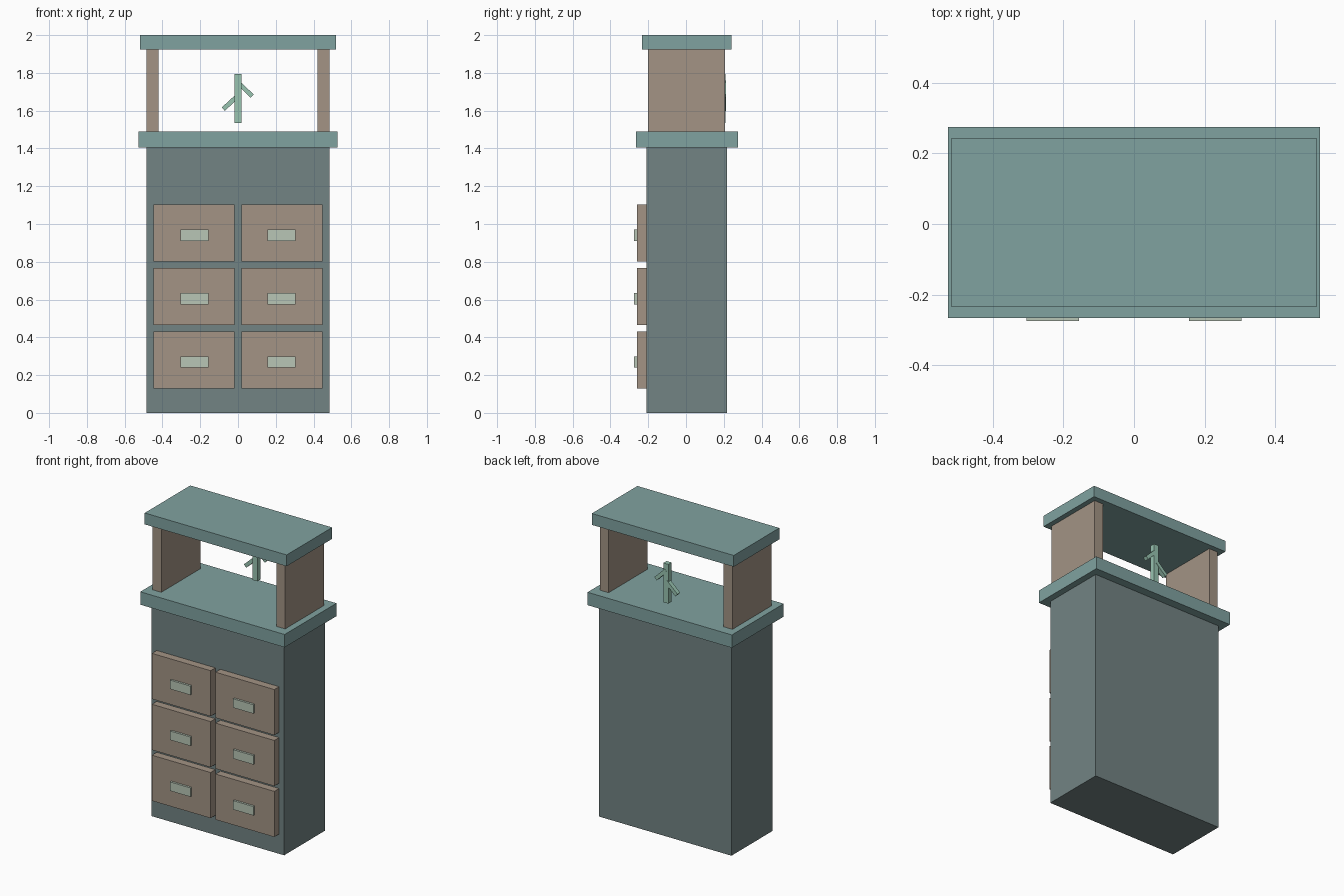
import bpy
from math import atan2, hypot
from mathutils import Vector

cube = bpy.data.objects.get("Cube")
if cube:
    bpy.data.objects.remove(cube, do_unlink=True)


def material(name, rgb):
    """Flat material from 8-bit sRGB, stored as linear."""
    lin = [((c / 255 + 0.055) / 1.055) ** 2.4 for c in rgb]
    m = bpy.data.materials.new(name)
    m.use_nodes = True
    m.diffuse_color = (*lin, 1)
    bsdf = m.node_tree.nodes["Principled BSDF"]
    bsdf.inputs["Base Color"].default_value = (*lin, 1)
    bsdf.inputs["Roughness"].default_value = 0.8
    return m


slate = material("slate grey", (114, 131, 131))
teal = material("dusty teal", (128, 162, 160))
wood = material("taupe wood", (163, 148, 133))
pale = material("pale sage", (184, 198, 182))
mint = material("mint green", (152, 195, 176))


def box(name, x, y, z, mat):
    """Box from (min, max) ranges on each axis."""
    lo, hi = (Vector(c) for c in zip(x, y, z))
    bpy.ops.mesh.primitive_cube_add(size=1, location=(lo + hi) / 2)
    ob = bpy.context.object
    ob.name = name
    ob.scale = hi - lo
    bpy.ops.object.transform_apply(location=False, rotation=False, scale=True)
    ob.data.materials.append(mat)
    return ob


def bar(name, start, end, thickness, y, mat):
    """Slanted bar between two (x, z) points."""
    dx, dz = end[0] - start[0], end[1] - start[1]
    half = hypot(dx, dz) / 2
    t = thickness / 2
    ob = box(name, (-half, half), y, (-t, t), mat)
    ob.location.x = (start[0] + end[0]) / 2
    ob.location.z = (start[1] + end[1]) / 2
    ob.rotation_euler.y = -atan2(dz, dx)
    return ob


# Cabinet body, counter and top shelf
box("cabinet_body", (-0.484, 0.484), (-0.21, 0.217), (0, 1.405), slate)
box("counter", (-0.527, 0.527), (-0.266, 0.274), (1.405, 1.49), teal)
box("top_shelf", (-0.518, 0.518), (-0.233, 0.242), (1.925, 2), teal)

# Upright panels, drawers and handles on both sides
for side, s in (("left", 1), ("right", -1)):
    def span(a, b):
        return sorted((s * a, s * b))

    box(f"{side}_upright", span(0.42, 0.484), (-0.2, 0.207), (1.49, 1.925), wood)
    for row, name in enumerate(("bottom", "middle", "upper")):
        z = 0.13 + row * 0.336
        box(f"{name}_{side}_drawer", span(0.018, 0.447), (-0.26, -0.21),
            (z, z + 0.301), wood)
        box(f"{name}_{side}_handle", span(0.156, 0.304), (-0.274, -0.26),
            (z + 0.109, z + 0.168), pale)

# Small branching ornament at the back of the counter
box("ornament_stem", (-0.018, 0.018), (0.176, 0.21), (1.536, 1.795), mint)
bar("ornament_left_branch", (0, 1.75), (0.074, 1.677), 0.024, (0.184, 0.212), mint)
bar("ornament_right_branch", (0, 1.68), (-0.078, 1.608), 0.024, (0.184, 0.212), mint)
